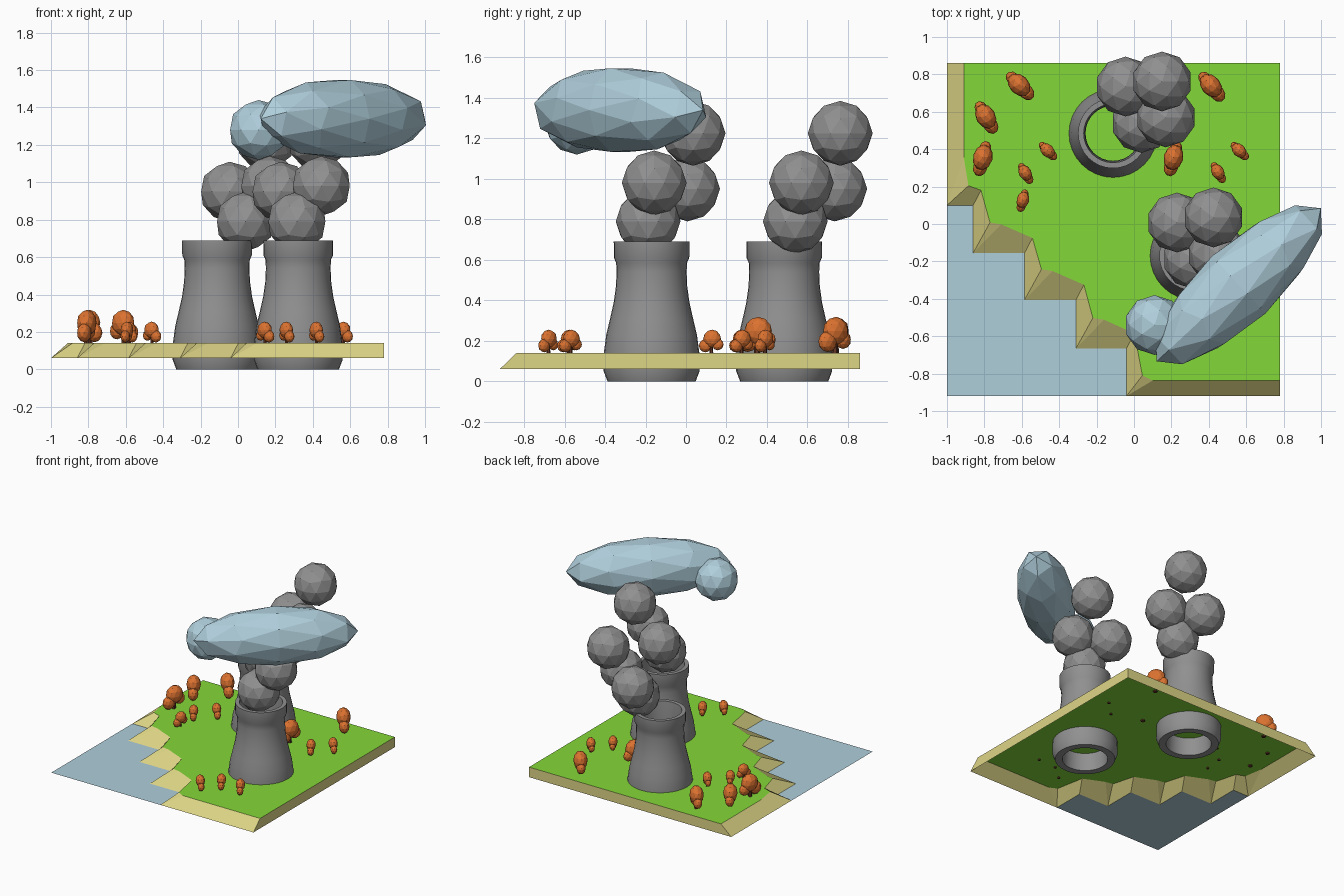
import bpy, bmesh, math
from mathutils import Matrix, Vector

if "Cube" in bpy.data.objects:
    bpy.data.objects.remove(bpy.data.objects["Cube"])


def material(name, rgb):
    m = bpy.data.materials.new(name)
    m.diffuse_color = (*rgb, 1)
    m.use_nodes = True
    m.node_tree.nodes["Principled BSDF"].inputs["Base Color"].default_value = m.diffuse_color
    return m


GREEN = material("grass_green", (0.23, 0.68, 0.04))
TAN = material("sand_tan", (0.73, 0.67, 0.24))
BLUE = material("pale_blue", (0.43, 0.62, 0.71))
GREY = material("concrete_grey", (0.28, 0.28, 0.28))
ORANGE = material("autumn_orange", (0.72, 0.17, 0.03))
BROWN = material("bark_brown", (0.12, 0.035, 0.02))


def finish(bm, name, *mats):
    me = bpy.data.meshes.new(name)
    bm.to_mesh(me)
    bm.free()
    for m in mats:
        me.materials.append(m)
    ob = bpy.data.objects.new(name, me)
    bpy.context.collection.objects.link(ob)
    return ob


def blob(bm, loc, scale, rot=Matrix()):
    """Faceted ball, stretched then turned, added to a bmesh."""
    mat = Matrix.Translation(loc) @ rot @ Matrix.Diagonal((*scale, 1))
    bmesh.ops.create_icosphere(bm, subdivisions=2, radius=1, matrix=mat)


# Land: stepped coast, each bottom corner with its one or two top corners
Z0, Z1 = 0.06, 0.14
outer = [(0.042, 0.08)]
inner = [(0.09, 0.163), (0.15, 0.153)]
corners = [
    ((-1, 0.86), [(0.09, 0)]),
    ((-1, 0.10), [(0.09, 0.255), (0.115, 0.105)]),
    ((-0.86, 0.10), outer), ((-0.86, -0.155), inner),
    ((-0.585, -0.155), outer), ((-0.585, -0.405), inner),
    ((-0.31, -0.405), outer), ((-0.31, -0.665), inner),
    ((-0.04, -0.665), outer),
    ((-0.04, -0.92), [(0.085, 0.11), (0.14, 0.083)]),
    ((0.78, -0.92), [(0, 0.083)]),
    ((0.78, 0.86), [(0, 0)]),
]
bm = bmesh.new()
groups = []
for (x, y), offs in corners:
    groups.append((bm.verts.new((x, y, Z0)),
                   [bm.verts.new((x + dx, y + dy, Z1)) for dx, dy in offs]))
bm.faces.new([t for _, tops in groups for t in tops])
for i, (b, tops) in enumerate(groups):
    b2, tops2 = groups[(i + 1) % len(groups)]
    bm.faces.new((b, b2, tops2[0], tops[-1])).material_index = 1
    if len(tops) == 2:
        bm.faces.new((b, tops[1], tops[0])).material_index = 1
finish(bm, "land", GREEN, TAN)

# Water sheet following the bottom of the coast
bm = bmesh.new()
shore = [c[0] for c in corners[1:10]]
pts = [(-1, -0.92)] + shore[::-1]
bm.faces.new([bm.verts.new((x, y, Z0)) for x, y in pts])
finish(bm, "water", BLUE)

# Cooling towers: one closed wall profile turned around the axis
wall = [(0.218, 0), (0.237, 0.05), (0.236, 0.14), (0.224, 0.23), (0.205, 0.31),
        (0.187, 0.39), (0.176, 0.47), (0.173, 0.54), (0.175, 0.585), (0.186, 0.61),
        (0.187, 0.69), (0.157, 0.69), (0.15, 0.6), (0.147, 0.45), (0.165, 0)]


def tower(name, x, y, n=32):
    bm = bmesh.new()
    rings = [[bm.verts.new((r * math.cos(2 * math.pi * k / n),
                            r * math.sin(2 * math.pi * k / n), z)) for k in range(n)]
             for r, z in wall]
    for a, b in zip(rings, rings[1:] + rings[:1]):
        for k in range(n):
            j = (k + 1) % n
            bm.faces.new((a[k], a[j], b[j], b[k]))
    ob = finish(bm, name, GREY)
    ob.location = (x, y, 0)
    bpy.context.view_layer.objects.active = ob
    ob.select_set(True)
    bpy.ops.object.shade_smooth_by_angle(angle=math.radians(30))
    ob.select_set(False)


tower("back_tower", -0.112, 0.485)
tower("front_tower", 0.322, -0.17)

# Smoke: the same four puffs above each tower
puffs = [(0.04, 0.54, 0.79), (0.17, 0.57, 0.98), (-0.045, 0.735, 0.95), (0.15, 0.762, 1.225)]
for name, shift in (("back_smoke", (0, 0, 0)), ("front_smoke", (0.275, -0.727, 0))):
    bm = bmesh.new()
    for p in puffs:
        blob(bm, Vector(p) + Vector(shift), (0.16,) * 3)
    finish(bm, name, GREY)

# Clouds: long body with its poles on the diagonal, and a round one
bm = bmesh.new()
turn = Matrix.Rotation(math.radians(43), 4, 'Z') @ Matrix.Rotation(math.pi / 2, 4, 'Y')
blob(bm, (0.56, -0.325, 1.34), (0.217, 0.21, 0.6), turn)
finish(bm, "long_cloud", BLUE)
bm = bmesh.new()
blob(bm, (0.11, -0.54, 1.28), (0.16,) * 3)
finish(bm, "round_cloud", BLUE)

# Trees: flattened three-ball crowns on thin trunks (x, y, heading, size)
BIG = 1.55
trees = [(-0.61, 0.74, 135, BIG), (-0.79, 0.57, 120, BIG), (-0.81, 0.35, 75, BIG),
         (-0.58, 0.27, 120, 1), (-0.46, 0.39, 135, 1), (-0.595, 0.125, 75, 1),
         (0.415, 0.735, 130, BIG), (0.21, 0.35, 75, BIG), (0.565, 0.39, 135, 1),
         (0.45, 0.275, 120, 1), (0.145, -0.68, 135, 1), (0.26, -0.58, 120, 1),
         (0.42, -0.57, 120, 1)]
crown = [(-0.03, 0.036, 0.033), (0.004, 0.07, 0.045), (0.033, 0.042, 0.029)]
leaves, trunks = bmesh.new(), bmesh.new()
for x, y, heading, s in trees:
    rot = Matrix.Rotation(math.radians(heading), 4, 'Z')
    for u, h, r in crown:
        loc = Vector((x, y, Z1)) + rot @ Vector((u * s, 0, h * s))
        blob(leaves, loc, (r * s, r * s * 0.75, r * s), rot)
    bmesh.ops.create_cone(trunks, cap_ends=True, segments=6, radius1=0.01 * s,
                          radius2=0.008 * s, depth=0.07 * s,
                          matrix=Matrix.Translation((x, y, Z1 - 0.01 + 0.035 * s)))
finish(leaves, "tree_leaves", ORANGE)
finish(trunks, "tree_trunks", BROWN)
